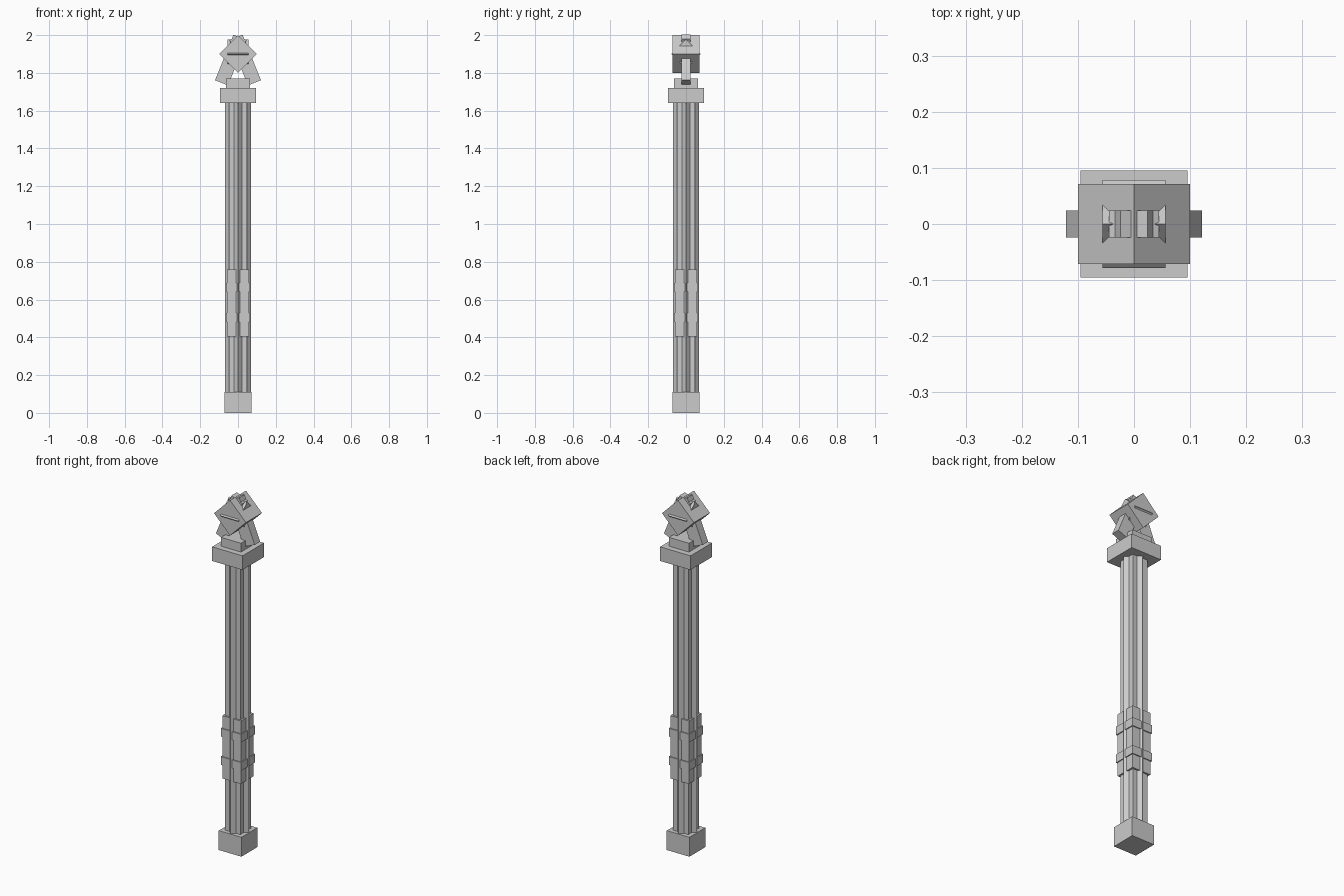
import bpy, math
from mathutils import Matrix, Vector

if "Cube" in bpy.data.objects:
    bpy.data.objects.remove(bpy.data.objects["Cube"])

grey = bpy.data.materials.new("stone_grey")
grey.diffuse_color = (0.6, 0.6, 0.6, 1)
grey.use_nodes = True
grey.node_tree.nodes["Principled BSDF"].inputs["Base Color"].default_value = grey.diffuse_color


def box(name, centre, size, axis='Z', degrees=0):
    """Box of the given size, turned about one axis through its centre."""
    bpy.ops.mesh.primitive_cube_add(size=1)
    ob = bpy.context.object
    ob.name = name
    ob.data.transform(Matrix.Translation(Vector(centre))
                      @ Matrix.Rotation(math.radians(degrees), 4, axis)
                      @ Matrix.Diagonal((*size, 1)))
    ob.data.materials.append(grey)
    return ob


def block(name, half, z0, z1, degrees=0):
    """Square centred block between two heights."""
    return box(name, (0, 0, (z0 + z1) / 2), (2 * half, 2 * half, z1 - z0), 'Z', degrees)


# Foot, and a star-section shaft of two crossed square prisms
block("foot", 0.071, 0, 0.11)
block("shaft_square", 0.048, 0.10, 1.65)
block("shaft_diamond", 0.048, 0.10, 1.65, 45)

# Grip pads with two raised bands on each corner of the shaft
for sx in (-1, 1):
    for sy in (-1, 1):
        c = 0.0345
        box("grip_pad", (sx * c, sy * c, 0.582), (0.047, 0.047, 0.356))
        for z in (0.505, 0.665):
            box("grip_band", (sx * c, sy * c, z), (0.058, 0.058, 0.047))

# Collar and neck
block("collar", 0.0955, 1.64, 1.72)
block("neck", 0.063, 1.72, 1.77)

# Head: a square prism on edge, with a second one crossing through it
side = math.sqrt(2)
box("head", (0, 0, 1.90), (0.1 * side, 0.143, 0.1 * side), 'Y', 45)
box("head_core", (0, 0, 1.90), (0.113, 0.078 * side, 0.078 * side), 'X', 45)

# Slanted arms crossing at the top of the head
for s in (-1, 1):
    box("arm", (s * 0.0385, 0, 1.868), (0.074, 0.048, 0.26), 'Y', -s * 22)
